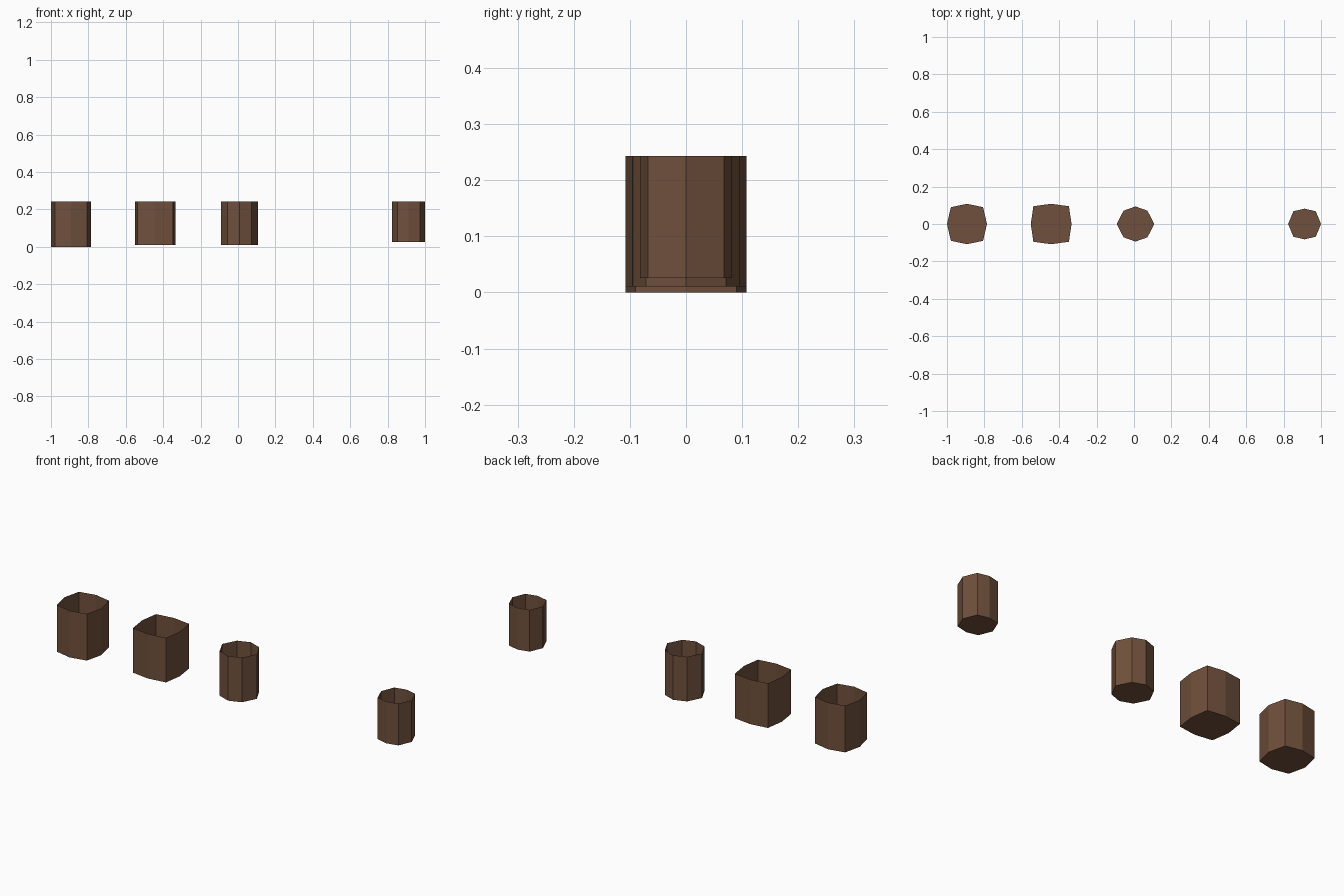
import bpy, bmesh

if "Cube" in bpy.data.objects:
    bpy.data.objects.remove(bpy.data.objects["Cube"])

brown = bpy.data.materials.new("brown")
brown.diffuse_color = (0.16, 0.08, 0.045, 1)
brown.use_nodes = True
brown.node_tree.nodes["Principled BSDF"].inputs["Base Color"].default_value = brown.diffuse_color
TOP = 0.243


def open_tub(name, cx, rx, ry, dx, dy, bottom):
    """Eight-sided thin-walled tub: closed bottom, open top.
    rx, ry reach the axis corners; dx, dy reach the diagonal corners."""
    ring = [(rx, 0), (dx, dy), (0, ry), (-dx, dy),
            (-rx, 0), (-dx, -dy), (0, -ry), (dx, -dy)]
    bm = bmesh.new()
    base = bm.faces.new([bm.verts.new((x, y, bottom)) for x, y in reversed(ring)])
    # raise walls from the rim of the base
    walls = bmesh.ops.extrude_edge_only(bm, edges=list(base.edges))
    for v in walls["geom"]:
        if isinstance(v, bmesh.types.BMVert):
            v.co.z = TOP
    bmesh.ops.recalc_face_normals(bm, faces=bm.faces)
    base.normal_update()
    if base.normal.z > 0:
        bmesh.ops.reverse_faces(bm, faces=bm.faces)
    mesh = bpy.data.meshes.new(name)
    bm.to_mesh(mesh)
    bm.free()
    mesh.materials.append(brown)
    obj = bpy.data.objects.new(name, mesh)
    obj.location.x = cx
    bpy.context.collection.objects.link(obj)


# four tubs in a row, shrinking to the right
open_tub("tub_large", -0.893, 0.107, 0.108, 0.086, 0.090, 0.0)
open_tub("tub_square", -0.443, 0.109, 0.108, 0.095, 0.095, 0.011)
open_tub("tub_medium", 0.008, 0.100, 0.094, 0.064, 0.071, 0.011)
open_tub("tub_small", 0.912, 0.088, 0.082, 0.060, 0.068, 0.026)
